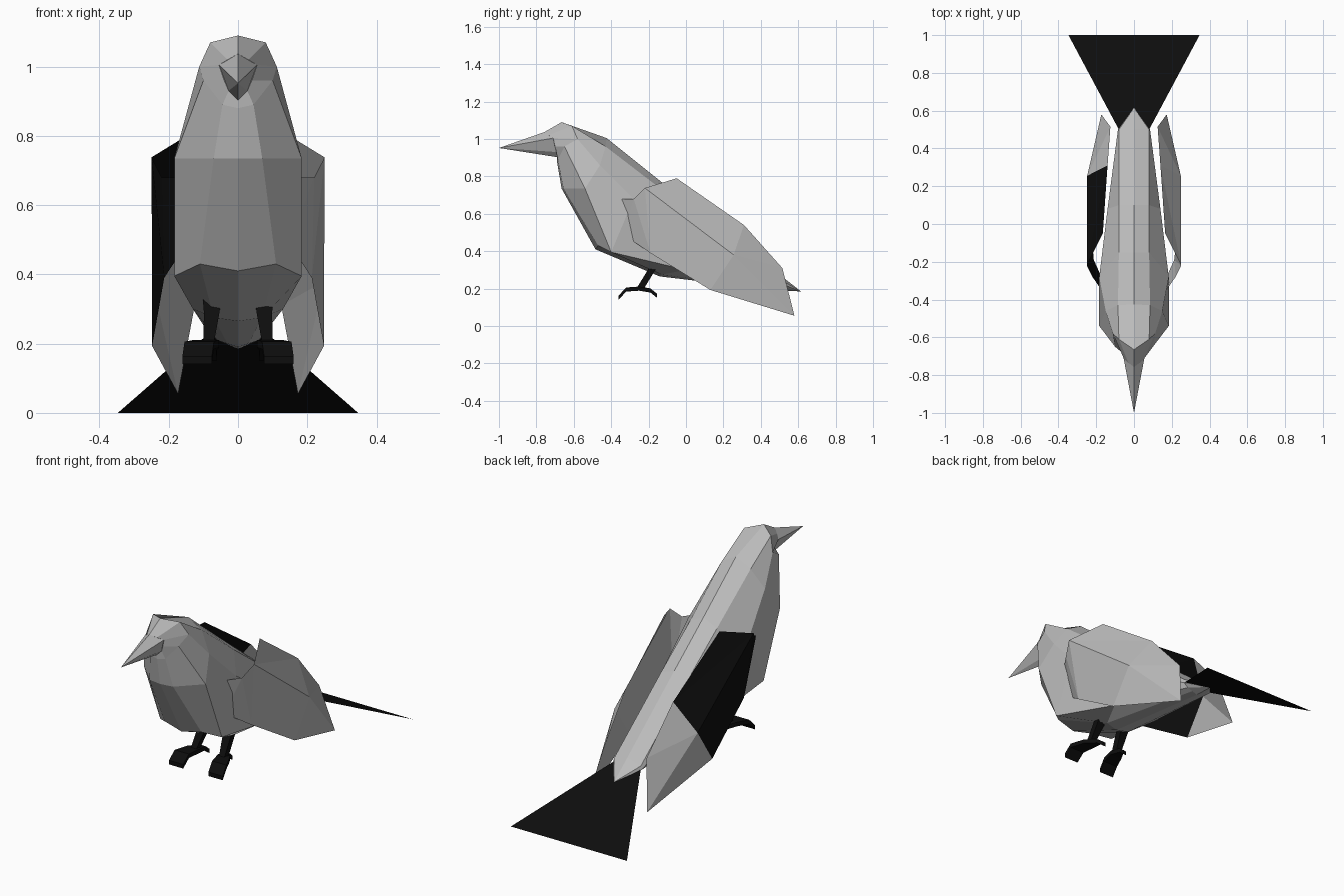
import bpy
import bmesh
from mathutils import Vector

default_cube = bpy.data.objects.get("Cube")
if default_cube:
    bpy.data.objects.remove(default_cube, do_unlink=True)


def make_material(name, value):
    material = bpy.data.materials.new(name)
    material.use_nodes = True
    colour = (value, value, value, 1)
    material.diffuse_color = colour
    shader = material.node_tree.nodes["Principled BSDF"]
    shader.inputs["Base Color"].default_value = colour
    shader.inputs["Roughness"].default_value = 0.8
    return material


grey = make_material("plumage grey", 0.5)
black = make_material("feather black", 0.004)


def make_object(name, points, faces, materials, closed=False):
    """Build a flat shaded mesh from points and index faces."""
    bm = bmesh.new()
    verts = [bm.verts.new(point) for point in points]
    for face in faces:
        bm.faces.new([verts[index] for index in face])
    if closed:
        bmesh.ops.remove_doubles(bm, verts=bm.verts, dist=0.0005)
        bmesh.ops.recalc_face_normals(bm, faces=bm.faces)
    mesh = bpy.data.meshes.new(name)
    bm.to_mesh(mesh)
    bm.free()
    for material in materials:
        mesh.materials.append(material)
    obj = bpy.data.objects.new(name, mesh)
    bpy.context.collection.objects.link(obj)
    return obj


def full_ring(half):
    """Mirror a half section that runs from the back ridge to the belly line."""
    other = [(-x, y, z) for x, y, z in half[-2:0:-1]]
    return half + other


def loft(name, rings, material, tip=None):
    """Skin a stack of equal rings, closing the ends flat or to a tip."""
    count = len(rings[0])
    points = [point for ring in rings for point in ring]
    faces = []
    for row in range(len(rings) - 1):
        for i in range(count):
            j = (i + 1) % count
            low, high = row * count, (row + 1) * count
            faces.append((low + i, low + j, high + j, high + i))
    last = (len(rings) - 1) * count
    faces.append(tuple(range(count)))
    if tip:
        points.append(tip)
        for i in range(count):
            faces.append((last + i, last + (i + 1) % count, len(points) - 1))
    else:
        faces.append(tuple(range(last, last + count)))
    return make_object(name, points, faces, [material], closed=True)


# Body: half sections from the face to the rump
face_ring = [(0, -.757, 1.037), (.03, -.735, 1.02), (.055, -.71, 1.005),
             (.04, -.7, .96), (.027, -.69, .93), (0, -.69, .903)]
crown_ring = [(0, -.665, 1.09), (.08, -.61, 1.07), (.112, -.58, 1),
              (.1, -.65, .96), (.045, -.685, .89), (0, -.69, .88)]
chest_ring = [(0, -.425, 1.005), (.085, -.43, .96), (.15, -.46, .86),
              (.184, -.54, .735), (.07, -.655, .735), (0, -.665, .735)]
breast_ring = [(0, -.15, .785), (.08, -.15, .745), (.184, -.28, .68),
               (.184, -.4, .395), (.11, -.47, .43), (0, -.484, .41)]
belly_ring = [(0, .1, .59), (.08, .1, .56), (.14, .08, .45),
              (.13, 0, .3), (.07, -.13, .275), (0, -.14, .265)]
rump_ring = [(0, .5, .275), (.08, .5, .25), (.085, .5, .23),
             (.06, .5, .21), (.03, .5, .2), (0, .5, .19)]
halves = [face_ring, crown_ring, chest_ring, breast_ring, belly_ring, rump_ring]
loft("body", [full_ring(half) for half in halves], grey, tip=(0, .615, .185))

# Beak: four sided spike on the face
beak_base = full_ring([face_ring[0], face_ring[2], face_ring[4], face_ring[5]])
loft("beak", [beak_base], grey, tip=(0, -1, .952))

# Wings: folded sheets, named points for the left one
wing = {
    "front": (.175, -.345, .68),
    "shoulder": (.22, -.28, .68),
    "bend": (.25, -.22, .738),
    "peak": (.165, -.05, .79),
    "top": (.14, .31, .54),
    "back": (.125, .515, .31),
    "tip": (.173, .58, .055),
    "corner": (.248, .13, .193),
    "bulge": (.248, .255, .38),
    "under": (.213, -.19, .39),
    "root": (.15, -.33, .486),
}
panels = [
    "bend bulge top", "bend top peak", "bend under corner bulge",
    "shoulder under bend", "shoulder root under", "front root shoulder",
    "top bulge back", "back bulge tip", "bulge corner tip",
]
tip_panels = 3
order = list(wing)
wing_faces = [[order.index(word) for word in panel.split()] for panel in panels]

make_object("left_wing", list(wing.values()), wing_faces, [grey])
right_points = [(-x, y, z) for x, y, z in wing.values()]
right_wing = make_object("right_wing", right_points,
                         [face[::-1] for face in wing_faces], [grey, black])
# Dark coverts, with the flight feather tip left grey
for face in right_wing.data.polygons:
    face.material_index = int(face.index < len(panels) - tip_panels)

# Tail: flat fan
make_object("tail", [(0, .35, .303), (.347, 1, 0), (-.347, 1, 0)],
            [(0, 1, 2)], [black])


# Legs and feet: square sections swept along a path of centre and width
def sweep(name, path, depth, side, lengthwise):
    rings = []
    for x, y, z, width in path:
        centre = Vector((side * x, y, z))
        across = Vector((width / 2, 0, 0))
        along = Vector(lengthwise) * depth / 2
        rings.append([centre - across - along, centre + across - along,
                      centre + across + along, centre - across + along])
    return loft(name, rings, black)


leg_path = [(.075, -.16, .34, .055), (.076, -.19, .29, .045),
            (.085, -.245, .2, .03)]
foot_path = [(.118, -.36, .152, .085), (.112, -.32, .195, .085),
             (.09, -.25, .2, .07), (.075, -.19, .19, .025),
             (.068, -.155, .162, .015)]
for side, label in ((1, "left"), (-1, "right")):
    sweep(label + "_leg", leg_path, .04, side, (0, 1, 0))
    sweep(label + "_foot", foot_path, .022, side, (0, 0, 1))
